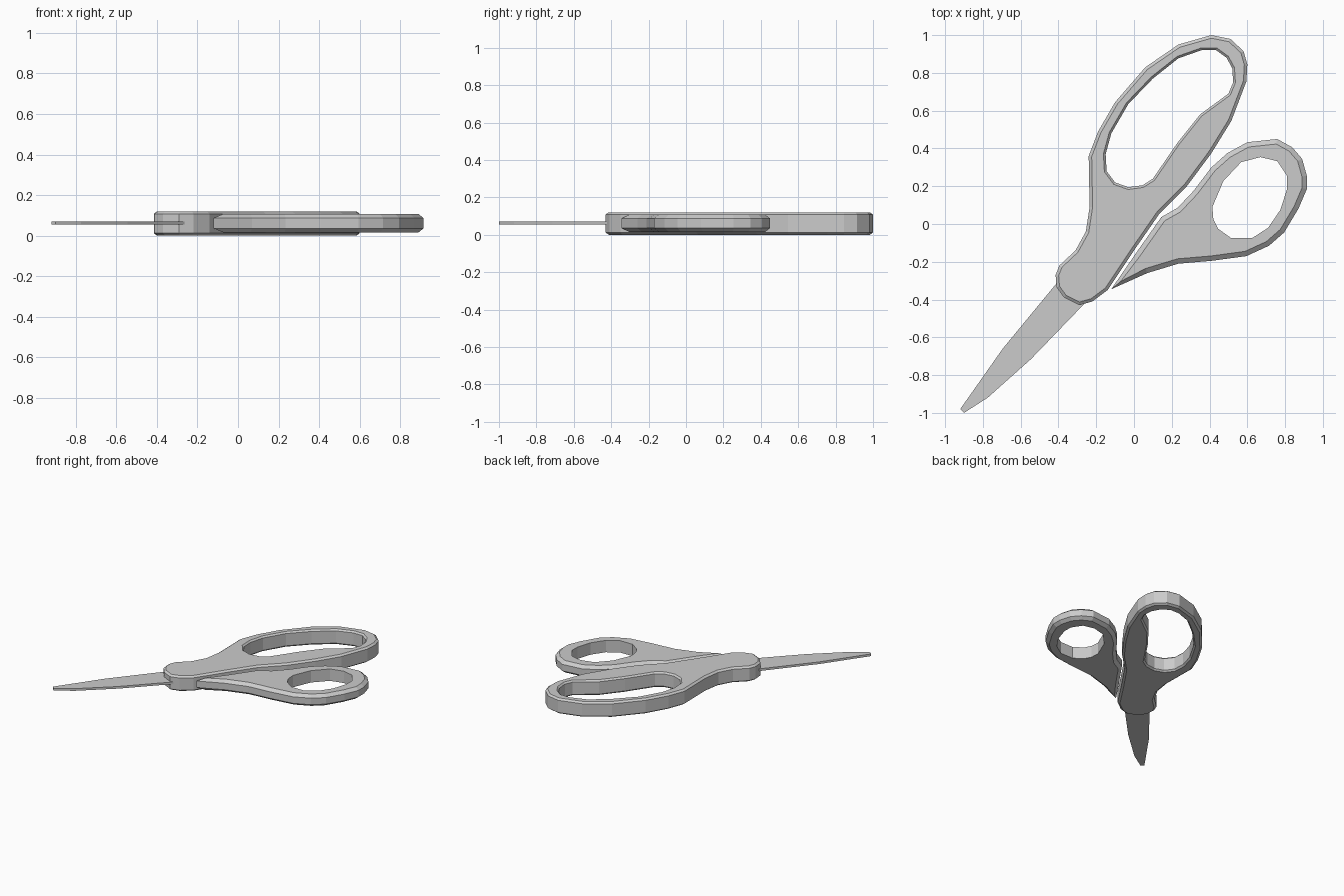
import bpy
from mathutils import Vector
from mathutils.geometry import tessellate_polygon

if "Cube" in bpy.data.objects:
    bpy.data.objects.remove(bpy.data.objects["Cube"])


def area(p):
    return sum(a[0] * b[1] - b[0] * a[1] for a, b in zip(p, p[1:] + p[:1])) / 2


def inset(p, d):
    """Move a counter-clockwise outline inward by d, with limited mitres."""
    out = []
    for i, c in enumerate(p):
        a, b, c = Vector(p[i - 1]), Vector(p[(i + 1) % len(p)]), Vector(c)
        e1, e2 = (c - a).normalized(), (b - c).normalized()
        n1, n2 = Vector((-e1.y, e1.x)), Vector((-e2.y, e2.x))
        n = (n1 + n2).normalized()
        out.append(tuple(c + n * d / max(n.dot(n1), 0.4)))
    return out


def plate(name, z0, z1, outline, hole=None, bevel=(0, 0), hole_bevel=(0, 0)):
    """Flat part with chamfered rim and an optional chamfered opening."""
    verts, faces, caps = [], [], {0: [], 3: []}
    loops = [(outline, bevel, 1)] + ([(hole, hole_bevel, -1)] if hole else [])
    for pts, (w, h), sign in loops:
        if area(pts) < 0:
            pts = pts[::-1]
        n, base = len(pts), len(verts)
        flat = inset(pts, w * sign)
        rings = [(flat, z0), (pts, z0 + h), (pts, z1 - h), (flat, z1)]
        if w == 0:
            rings = [rings[0], rings[3]]
        for ring, z in rings:
            verts += [(x, y, z) for x, y in ring]
        for k in range(len(rings) - 1):
            for i in range(n):
                j = (i + 1) % n
                f = [base + k * n + i, base + k * n + j,
                     base + (k + 1) * n + j, base + (k + 1) * n + i]
                faces.append(f if sign > 0 else f[::-1])
        caps[0].append(list(range(base, base + n)))
        top = base + (len(rings) - 1) * n
        caps[3].append(list(range(top, top + n)))
    for key, cap in caps.items():
        ids = [i for loop in cap for i in loop]
        polys = [[Vector((verts[i][0], verts[i][1], 0)) for i in loop] for loop in cap]
        for t in tessellate_polygon(polys):
            f = [ids[i] for i in t]
            up = area([verts[i] for i in f]) > 0
            faces.append(f if up == (key == 3) else f[::-1])
    me = bpy.data.meshes.new(name)
    me.from_pydata(verts, [], faces)
    me.update()
    ob = bpy.data.objects.new(name, me)
    bpy.context.collection.objects.link(ob)
    return ob


# Large finger handle with the pivot housing
plate("large_handle", 0.0, 0.12,
      [(-.415, -.27), (-.41, -.335), (-.37, -.39), (-.29, -.43), (-.22, -.41),
       (-.14, -.35), (0, -.14), (.135, .055), (.28, .2), (.41, .375), (.515, .545),
       (.595, .755), (.6, .845), (.58, .915), (.51, .98), (.41, 1.0), (.235, .95),
       (.06, .83), (-.1, .645), (-.19, .49), (-.24, .36), (-.235, .09),
       (-.255, -.04), (-.31, -.14), (-.395, -.22)],
      [(-.15, .37), (-.145, .28), (-.1, .22), (-.03, .195), (.045, .205), (.1, .24),
       (.23, .43), (.35, .58), (.5, .69), (.525, .75), (.52, .825), (.49, .88),
       (.435, .92), (.357, .92), (.235, .877), (.1, .77), (-.03, .635), (-.12, .48)],
      bevel=(0.016, 0.012), hole_bevel=(0.012, 0.012))

# Small thumb handle
plate("thumb_handle", 0.015, 0.108,
      [(-.12, -.345), (.07, -.26), (.235, -.21), (.41, -.195), (.595, -.17),
       (.715, -.115), (.795, -.045), (.87, .08), (.915, .185), (.915, .255),
       (.89, .345), (.837, .407), (.758, .45), (.6, .433), (.494, .375), (.41, .3),
       (.315, .175), (.23, .085), (.145, .037), (.01, -.155)],
      [(.415, .09), (.42, .025), (.445, -.025), (.515, -.075), (.625, -.075),
       (.71, -.02), (.775, .075), (.81, .185), (.81, .255), (.758, .333),
       (.67, .354), (.568, .328), (.473, .227)],
      bevel=(0.026, 0.021))

# Closed blade, its root set into the housing
plate("blade", 0.054, 0.071,
      [(-.92, -.98), (-.9, -1.0), (-.775, -.92), (-.545, -.715), (-.27, -.43),
       (-.2, -.35), (-.33, -.22), (-.415, -.32), (-.695, -.66)])
